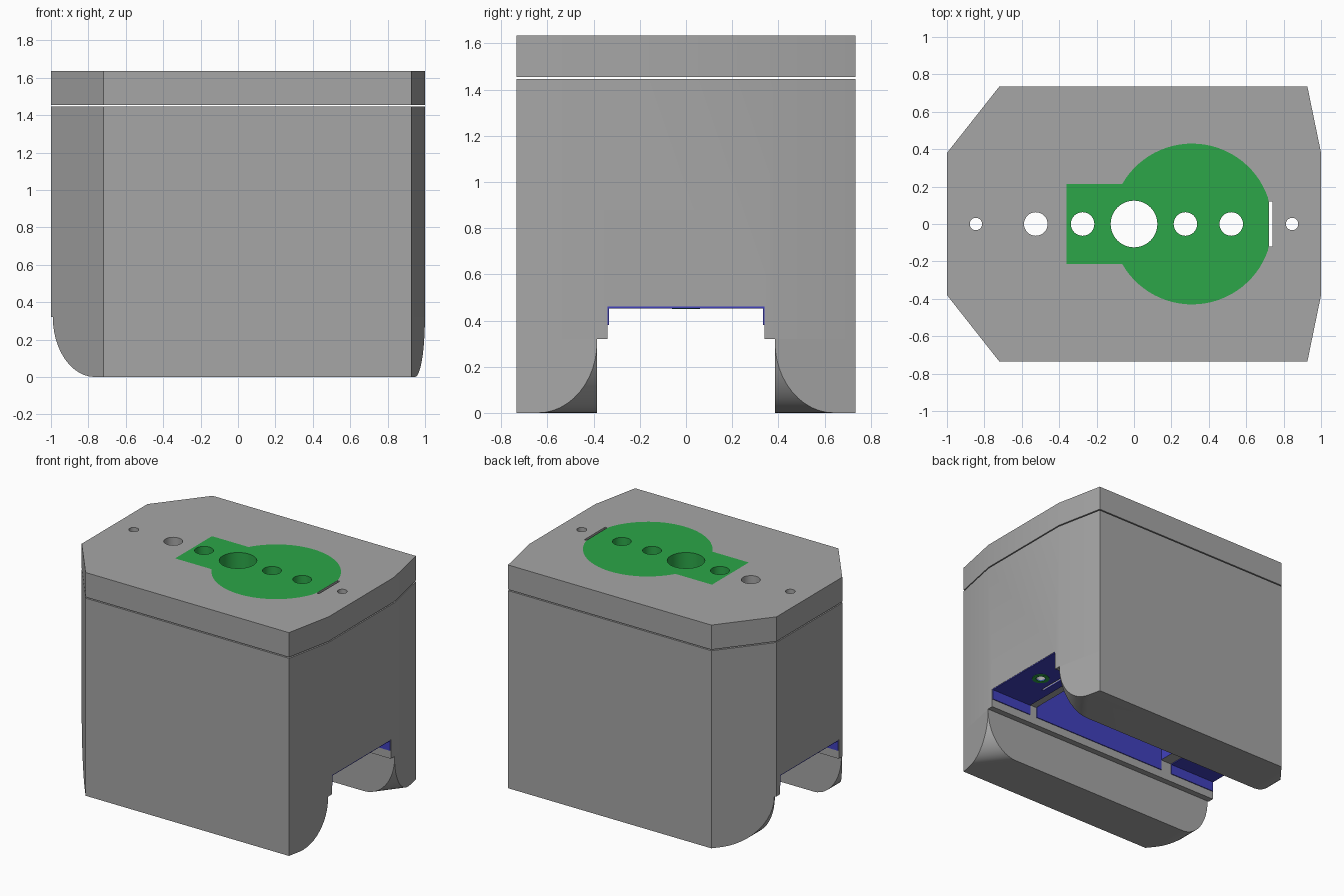
import bpy, bmesh, math
from mathutils import Vector

old = bpy.data.objects.get("Cube")
if old:
    bpy.data.objects.remove(old, do_unlink=True)


def material(name, rgb):
    m = bpy.data.materials.new(name)
    m.use_nodes = True
    m.diffuse_color = (*rgb, 1)
    m.node_tree.nodes["Principled BSDF"].inputs["Base Color"].default_value = (*rgb, 1)
    return m


GREY = material("housing grey", (0.38, 0.38, 0.38))
GREEN = material("inlay green", (0.025, 0.38, 0.065))
BLUE = material("liner blue", (0.053, 0.053, 0.51))


def add_object(name, bm, *mats):
    bmesh.ops.recalc_face_normals(bm, faces=bm.faces)
    mesh = bpy.data.meshes.new(name)
    bm.to_mesh(mesh)
    bm.free()
    for m in mats:
        mesh.materials.append(m)
    ob = bpy.data.objects.new(name, mesh)
    bpy.context.collection.objects.link(ob)
    return ob


def prism_mesh(points, z0, z1):
    bm = bmesh.new()
    base = bm.faces.new([bm.verts.new((x, y, z0)) for x, y in points])
    top = bmesh.ops.extrude_face_region(bm, geom=[base])["geom"]
    verts = [v for v in top if isinstance(v, bmesh.types.BMVert)]
    bmesh.ops.translate(bm, verts=verts, vec=(0, 0, z1 - z0))
    return bm


def prism(name, points, z0, z1, *mats):
    return add_object(name, prism_mesh(points, z0, z1), *mats)


def rect(x0, x1, y0, y1):
    return [(x0, y0), (x1, y0), (x1, y1), (x0, y1)]


def circle(cx, r, n=48):
    return [(cx + r * math.cos(2 * math.pi * i / n),
             r * math.sin(2 * math.pi * i / n)) for i in range(n)]


def carve(ob, cutters):
    """Subtract the cutters and keep the finished mesh."""
    for c in cutters:
        mod = ob.modifiers.new("cut", "BOOLEAN")
        mod.operation = "DIFFERENCE"
        mod.solver = "EXACT"
        mod.object = c
    graph = bpy.context.evaluated_depsgraph_get()
    mesh = bpy.data.meshes.new_from_object(ob.evaluated_get(graph))
    ob.modifiers.clear()
    ob.data = mesh


# Footprint shared by housing and lid
half = [(-1, 0.38), (-0.72, 0.735), (0.927, 0.735), (1, 0.38)]
footprint = half + [(x, -y) for x, y in reversed(half)]

# Cutters: vertical bores, slit beside the inlay, underside slot and recess
bores = {-0.845: 0.033, -0.525: 0.063, -0.275: 0.063, 0: 0.125,
         0.275: 0.063, 0.52: 0.063, 0.845: 0.033}
holes = [prism("bore_cutter", circle(x, r, 32), -0.1, 2) for x, r in bores.items()]
holes.append(prism("slit_cutter", rect(0.722, 0.74, -0.12, 0.12), -0.1, 2))
slot = prism("slot_cutter", rect(-1.2, 1.2, -0.34, 0.34), 0.2, 0.46)
recess = prism("recess_cutter", rect(-0.53, 0.6, -0.335, 0.335), 0.4, 1.2)

# Inlay outline: flattened disc joined to a square tab
R, CX = 0.43, 0.31
a0 = math.pi - math.asin(0.213 / R)
inlay_outline = [(-0.36, -0.213), (-0.36, 0.213)]
for i in range(65):
    a = a0 - 2 * a0 * i / 64
    inlay_outline.append((min(CX + R * math.cos(a), 0.72), R * math.sin(a)))
pocket = prism("pocket_cutter", inlay_outline, 1.3, 2)

# Housing with blue recess
housing = prism("housing", footprint, 0.32, 1.447, GREY, BLUE)
carve(housing, [slot, recess] + holes)
for f in housing.data.polygons:
    c = f.center
    inside = -0.54 < c.x < 0.61 and abs(c.y) < 0.338 and 0.465 < c.z < 1.25
    f.material_index = int(inside)

# Lid and green inlay
lid = prism("lid", footprint, 1.455, 1.635, GREY)
carve(lid, [pocket] + holes)
inlay = prism("lid_inlay", inlay_outline, 1.46, 1.635, GREEN)
carve(inlay, holes[:-1])

# Blue ceiling plates at both ends of the slot
for name, x0, x1 in (("right_ceiling", -0.998, -0.62), ("left_ceiling", 0.66, 0.998)):
    plate = prism(name, rect(x0, x1, -0.338, 0.338), 0.453, 0.461, BLUE)
    carve(plate, holes)

# Green collars round the small end bores
collar = prism("left_collar", circle(0.845, 0.06, 32), 0.449, 0.456, GREEN)
carve(collar, holes)

# Blue strips along the slot walls
for side, s in (("back", 1), ("front", -1)):
    for part, x0, x1 in (("right", -0.998, -0.62), ("middle", -0.53, 0.6), ("left", 0.66, 0.998)):
        ys = sorted((s * 0.334, s * 0.341))
        prism(f"{side}_{part}_strip", rect(x0, x1, *ys), 0.38, 0.461, BLUE)


def round_end(bm, normal, flat, width, height, steps=12):
    """Shave the lower end along a quarter ellipse with straight cuts."""
    n = Vector((*normal, 0)).normalized()
    pts = [(flat + width * math.sin(t), height * (1 - math.cos(t)))
           for t in (math.pi / 2 * i / steps for i in range(steps + 1))]
    for (d0, z0), (d1, z1) in zip(pts, pts[1:]):
        no = n * (z1 - z0) + Vector((0, 0, d0 - d1))
        bmesh.ops.bisect_plane(bm, geom=bm.verts[:] + bm.edges[:] + bm.faces[:],
                               plane_co=n * d0 + Vector((0, 0, z0)),
                               plane_no=no.normalized(), clear_outer=True)
        rim = [e for e in bm.edges if e.is_boundary]
        if rim:
            bmesh.ops.holes_fill(bm, edges=rim, sides=0)


# Rail feet with rounded ends
for side, s in (("back", 1), ("front", -1)):
    outline = [(-0.996, 0.385), (-0.72, 0.735), (0.927, 0.735), (0.999, 0.385)]
    bm = prism_mesh([(x, s * y) for x, y in outline], 0, 0.32)
    bmesh.ops.recalc_face_normals(bm, faces=bm.faces)
    round_end(bm, (-1, 0), 0.765, 0.225, 0.32)
    round_end(bm, (0.794, -0.607 * s), 0.362, 0.198, 0.31)
    foot = add_object(f"{side}_foot", bm, GREY)

# Tidy up cutters and shade
for c in holes + [slot, recess, pocket]:
    bpy.data.objects.remove(c, do_unlink=True)
bpy.ops.object.select_all(action="DESELECT")
for ob in bpy.context.collection.objects:
    if ob.type == "MESH":
        ob.select_set(True)
        bpy.context.view_layer.objects.active = ob
bpy.ops.object.shade_smooth_by_angle(angle=math.radians(25))
